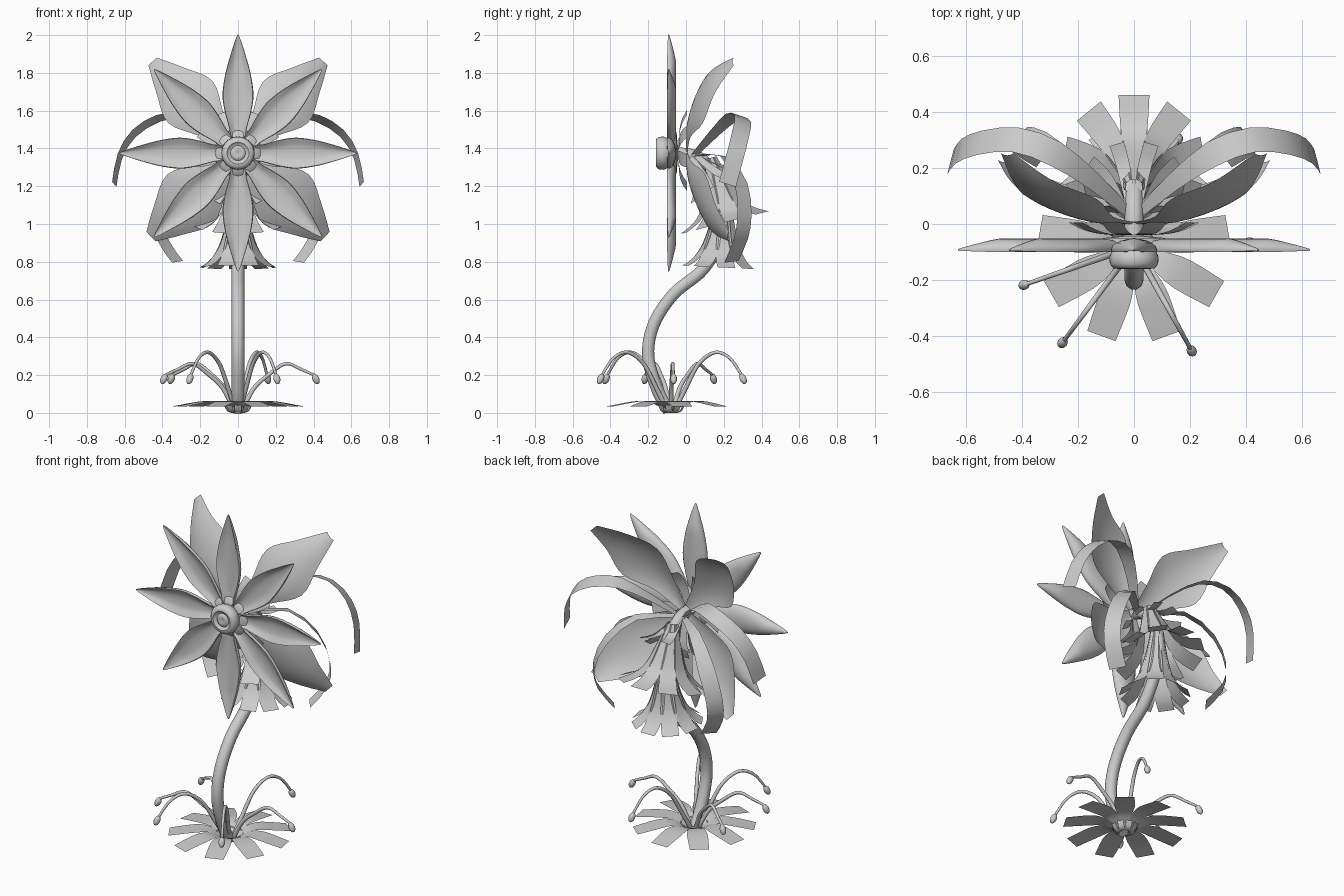
import bpy, bmesh, math
from mathutils import Vector as V

if "Cube" in bpy.data.objects:
    bpy.data.objects.remove(bpy.data.objects["Cube"])

HEAD = V((0, 0, 1.375))
BASE = V((0, -0.08, 0))


def spline(pts, n=5):
    """Catmull-Rom resampling of tuples of any length."""
    p = [pts[0]] + list(pts) + [pts[-1]]
    out = []
    for i in range(1, len(p) - 2):
        for k in range(n):
            t = k / n
            out.append(tuple(0.5 * (2 * b + (c - a) * t + (2 * a - 5 * b + 4 * c - d) * t * t
                                    + (3 * b - a - 3 * c + d) * t ** 3)
                             for a, b, c, d in zip(*p[i - 1:i + 3])))
    return out + [tuple(pts[-1])]


def build(name, grids, wrap=False, angle=50):
    """One object out of several point grids."""
    bm = bmesh.new()
    for rows in grids:
        vs = [[bm.verts.new(p) for p in row] for row in rows]
        m = len(vs[0])
        for a, b in zip(vs, vs[1:]):
            for j in range(m if wrap else m - 1):
                k = (j + 1) % m
                bm.faces.new((a[j], a[k], b[k], b[j]))
        if wrap:
            bm.faces.new(vs[0][::-1])
            bm.faces.new(vs[-1])
    bmesh.ops.recalc_face_normals(bm, faces=bm.faces)
    me = bpy.data.meshes.new(name)
    bm.to_mesh(me)
    bm.free()
    for f in me.polygons:
        f.use_smooth = True
    me.set_sharp_from_angle(angle=math.radians(angle))
    ob = bpy.data.objects.new(name, me)
    bpy.context.collection.objects.link(ob)
    return ob


def rosette(name, center, axis, profile, n, phase=90):
    """Ring of flat straps; profile = (along axis, radius, full width)."""
    a, u = V(axis).normalized(), V((1, 0, 0))
    v = a.cross(u)
    if v.y < 0:
        v = -v
    grids = []
    for i in range(n):
        ang = math.radians(phase + 360 * i / n)
        d = u * math.cos(ang) + v * math.sin(ang)
        w = v * math.cos(ang) - u * math.sin(ang)
        grids.append([[V(center) + a * s + d * r + w * (wd * k) for k in (-.5, 0, .5)]
                      for s, r, wd in spline(profile, 3)])
    return build(name, grids)


def tube(name, pts, radius, taper=1.0):
    cu = bpy.data.curves.new(name, 'CURVE')
    cu.dimensions = '3D'
    cu.bevel_depth, cu.bevel_resolution, cu.use_fill_caps = radius, 3, True
    pts = spline(pts, 6)
    sp = cu.splines.new('POLY')
    sp.points.add(len(pts) - 1)
    for i, p in enumerate(pts):
        sp.points[i].co = (*p, 1)
        sp.points[i].radius = 1 + (taper - 1) * i / (len(pts) - 1)
    sp.use_smooth = True
    ob = bpy.data.objects.new(name, cu)
    bpy.context.collection.objects.link(ob)
    return ob


# front petals: eight boat-shaped, pointed, solid
outline = spline([(.07, .04), (.13, .046), (.22, .07), (.31, .082), (.42, .067), (.53, .037), (.6, .014), (.627, .003)], 4)
grids = []
for i in range(8):
    a = i * math.pi / 4
    d, w = V((math.cos(a), 0, math.sin(a))), V((-math.sin(a), 0, math.cos(a)))
    rows = []
    for r, hw in outline:
        k = min(1, hw / .05)
        ring = []
        for j in range(20):
            s, c = math.cos(j * math.pi / 10), math.sin(j * math.pi / 10)
            if j <= 10:
                y = -.092 + .04 * k * c
            else:
                y = -.095 + k * (.018 * c * c - .01 * math.exp(-((abs(s) - .88) / .12) ** 2))
            ring.append(HEAD + d * r + w * (hw * s) + V((0, y, 0)))
        rows.append(ring)
    grids.append(rows)
build("front_petals", grids, True, 60)

# flower centre: turned button with a ring groove
prof = [(.003, -.04), (.11, -.05), (.128, -.07), (.115, -.086), (.078, -.096), (.082, -.104), (.088, -.12), (.086, -.143),
        (.074, -.158), (.058, -.16), (.048, -.15), (.04, -.148), (.033, -.156), (.018, -.158), (.003, -.152)]
build("flower_centre", [[[HEAD + V((r * math.cos(t), y, r * math.sin(t)))
                          for t in (k * math.tau / 32 for k in range(32))] for r, y in prof]], True)

# four broad back petals, swept backwards with blunt tips
upper = spline([(.03, 0, .03), (.2, .005, .085), (.37, .05, .162), (.53, .13, .098), (.665, .245, .03)], 4)
lower = spline([(.03, 0, .03), (.18, .01, .1), (.35, .06, .178), (.51, .13, .11), (.64, .22, .035)], 4)
grids = []
for sx in (-1, 1):
    for sz, path in ((1, upper), (-1, lower)):
        cx, cz = (.68, .73) if sz > 0 else (.72, .69)
        d, w = V((sx * cx, 0, sz * cz)), V((sx * cz, 0, -sz * cx))
        grids.append([[HEAD + d * r + w * (hw * s) + V((0, y + .04 * s * s * hw / .165, 0))
                       for s in (k / 4 for k in range(-4, 5))] for r, y, hw in path])
build("back_petals", grids)

# curling straps, mirrored pairs
for name, pts, c in (
        ("upper_strap", [(.02, .04, 1.36), (.14, .15, 1.48), (.28, .25, 1.57), (.42, .3, 1.56),
                         (.55, .29, 1.48), (.625, .26, 1.36), (.655, .22, 1.21)], V((.2, .1, 1.2))),
        ("lower_strap", [(.02, .05, 1.36), (.2, .2, 1.36), (.34, .29, 1.22), (.41, .31, 1.05),
                         (.4, .29, .92), (.32, .24, .8)], V((.1, .05, 1.0)))):
    pts = [V(p) for p in spline(pts, 2)]
    grids = []
    for m in (-1, 1):
        rows = []
        for i, p in enumerate(pts):
            t = pts[min(i + 1, len(pts) - 1)] - pts[max(i - 1, 0)]
            w = t.cross(p - c).normalized() * (.048 * min(1, .35 + i * .16))
            rows.append([V((q.x * m, q.y, q.z)) for q in (p - w, p, p + w)])
        grids.append(rows)
    build(name + "s", grids)

# calyx: tiers of straps draping down around the stem
drape = [(0, .03, .03), (.14, .07, .06), (.25, .11, .085), (.31, .165, .1), (.35, .25, .11)]
rosette("calyx_upper", (0, .13, 1.35), (0, .25, -.97), drape, 9)
rosette("calyx_lower", (0, .2, 1.17), (0, -.05, -1),
        [(0, .035, .03), (.15, .055, .06), (.28, .09, .085), (.36, .14, .095), (.4, .195, .095)], 9)
rosette("calyx_inner", (0, .03, 1.36), (0, .6, -.8),
        [(0, .03, .03), (.1, .08, .045), (.16, .12, .05), (.2, .18, .055)], 9, 70)
rosette("head_crown", HEAD, (0, 1, 0),
        [(-.04, .04, .04), (-.035, .12, .065), (-.02, .18, .075), (.005, .23, .07)], 9)

# base leaves with a tight inner bundle
rosette("base_leaves", BASE, (0, 0, 1),
        [(.01, .02, .02), (.035, .06, .045), (.06, .12, .085), (.06, .2, .115), (.035, .34, .107)], 9)
rosette("base_bundle", BASE, (0, 0, 1), [(0, .03, .03), (.01, .055, .035), (.045, .075, .035)], 9, 70)

# stem
tube("stem", [(0, -.09, .01), (0, -.15, .12), (0, -.2, .3), (0, -.17, .47), (0, -.065, .63), (0, .09, .76),
              (0, .19, .93), (0, .215, 1.08), (0, .17, 1.24), (0, .07, 1.35), (0, -.05, 1.375)], .034)

# arching stamens with hanging tips
for i, (x, y, pk) in enumerate([(.42, -.065, .26), (.21, -.46, .32), (-.26, -.43, .32),
                                (-.4, -.22, .26), (-.36, .15, .26), (.16, .31, .32)]):
    d = V((x, y, 0)) - BASE
    pts = [tuple(BASE + d * f + V((0, 0, z))) for f, z in
           ((.06, .02), (.2, .13), (.38, pk - .06), (.6, pk), (.8, pk - .03), (.96, .2))]
    tube(f"stamen_{i + 1}", pts, .013, .55)
    aim = d.normalized() * .5 + V((0, 0, -1))
    bpy.ops.mesh.primitive_uv_sphere_add(segments=12, ring_count=8, radius=1, location=BASE + d * .98 + V((0, 0, .18)))
    tip = bpy.context.object
    tip.name = f"stamen_tip_{i + 1}"
    tip.scale = (.018, .018, .03)
    tip.rotation_euler = aim.to_track_quat('Z', 'Y').to_euler()
    bpy.ops.object.shade_smooth()
